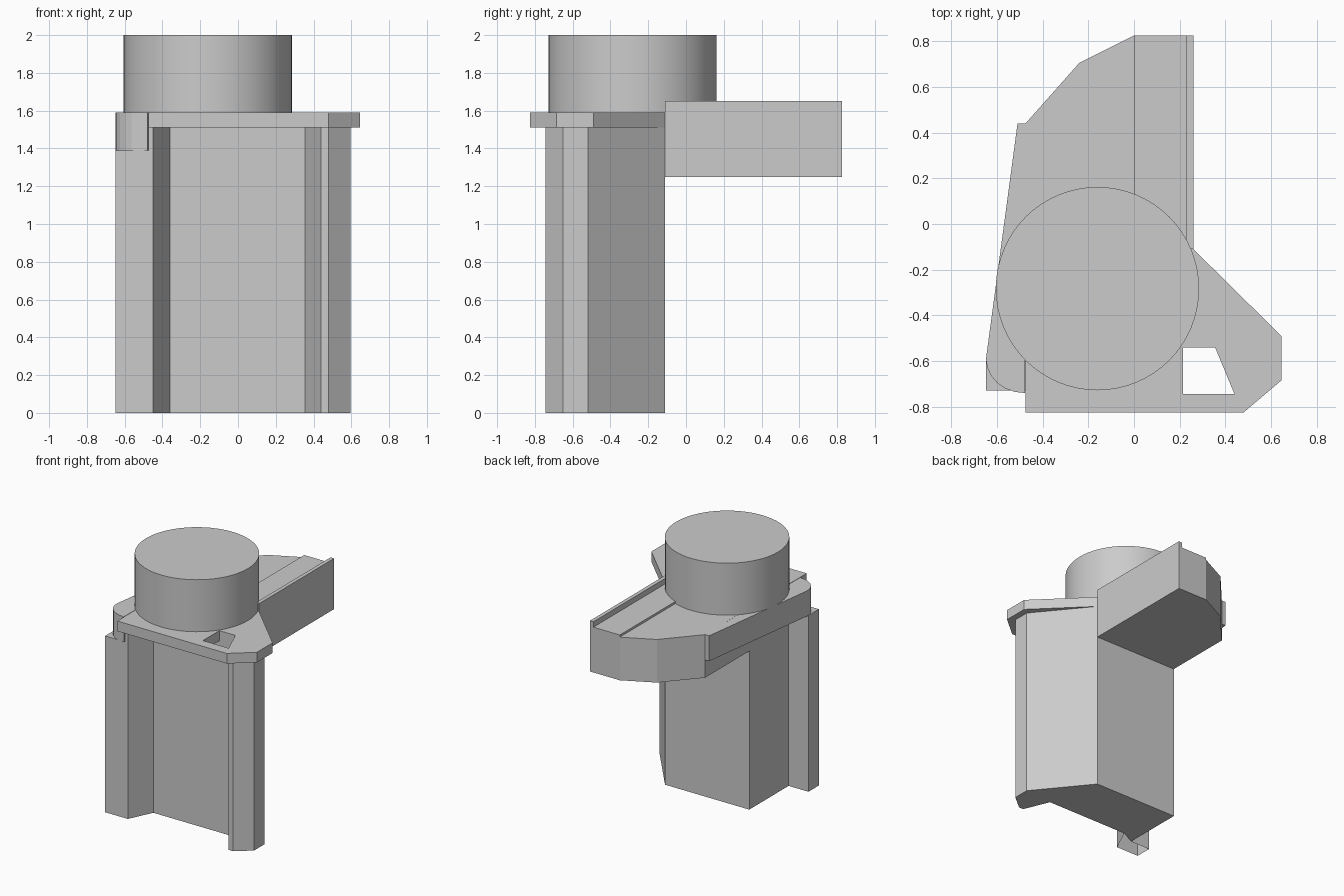
import bpy, bmesh, math

if "Cube" in bpy.data.objects:
    bpy.data.objects.remove(bpy.data.objects["Cube"])


def prism(name, pts, z0, z1, bottom=True):
    """Extrude a plan outline between two heights, optionally open below."""
    bm = bmesh.new()
    low = [bm.verts.new((x, y, z0)) for x, y in pts]
    high = [bm.verts.new((x, y, z1)) for x, y in pts]
    n = len(pts)
    for i in range(n):
        j = (i + 1) % n
        bm.faces.new((low[i], low[j], high[j], high[i]))
    bm.faces.new(high)
    base = bm.faces.new(low[::-1])
    bmesh.ops.recalc_face_normals(bm, faces=bm.faces[:])
    if not bottom:
        bmesh.ops.delete(bm, geom=[base], context='FACES_ONLY')
    me = bpy.data.meshes.new(name)
    bm.to_mesh(me)
    bm.free()
    ob = bpy.data.objects.new(name, me)
    bpy.context.collection.objects.link(ob)
    return ob


def rect(x0, x1, y0, y1):
    return [(x0, y0), (x1, y0), (x1, y1), (x0, y1)]


# main column with the right-hand wing
prism("column", [(-.475, -.11), (-.475, -.6), (-.36, -.54), (.355, -.54),
                 (.44, -.745), (.48, -.745), (.595, -.65), (.595, -.52),
                 (.26, -.11)], 0, 1.51)

# left wing, open underneath
prism("left_wing", [(-.36, -.54), (-.45, -.73), (-.648, -.73),
                    (-.648, -.6), (-.475, -.6)], 0, 1.39, bottom=False)
prism("left_wing_neck", [(-.36, -.54), (-.45, -.73), (-.475, -.73),
                         (-.475, -.6)], 1.39, 1.51)

# front plate with a through hole
plate = prism("front_plate", [(-.475, -.11), (-.475, -.825), (.48, -.825),
                              (.645, -.685), (.645, -.49), (.26, -.11)], 1.51, 1.59)
cutter = prism("hole_cutter", [(.215, -.54), (.215, -.745), (.44, -.745),
                               (.355, -.54)], 1.4, 1.7)
cutter.hide_render = True
cutter.hide_viewport = True
cut = plate.modifiers.new("hole", 'BOOLEAN')
cut.operation = 'DIFFERENCE'
cut.object = cutter

# tapered left flange with a rounded front corner
arc = [(-.478 - .17 * math.cos(a), -.59 - .15 * math.sin(a))
       for a in [math.radians(15 * i) for i in range(7)]]
prism("left_flange", [(-.475, .44), (-.51, .44)] + arc, 1.39, 1.59)

# rear deck: faceted side, raised track and edge rail
prism("rear_deck", [(0, -.11), (0, .825), (-.24, .705), (-.475, .44),
                    (-.475, -.11)], 1.25, 1.59)
prism("deck_track", rect(0, .23, -.11, .825), 1.25, 1.607)
prism("deck_rail", rect(.23, .26, -.11, .825), 1.25, 1.65)

# round drum on top
bpy.ops.mesh.primitive_cylinder_add(vertices=64, radius=.445, depth=.41,
                                    location=(-.16, -.283, 1.795))
drum = bpy.context.object
drum.name = "drum"
bpy.ops.object.shade_smooth_by_angle(angle=math.radians(30))
